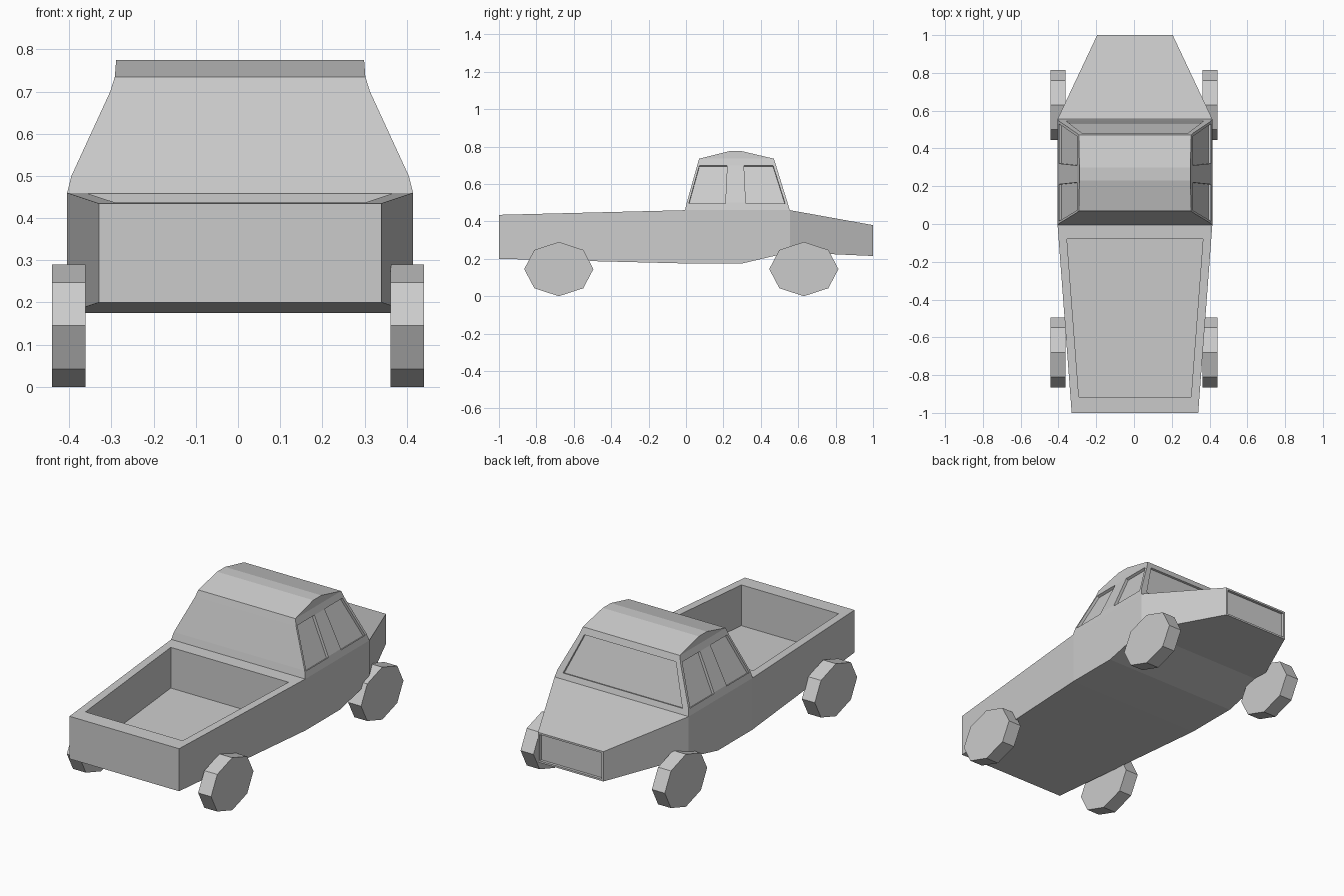
import bpy, bmesh, math
from mathutils import Vector

cube = bpy.data.objects.get("Cube")
if cube:
    bpy.data.objects.remove(cube, do_unlink=True)

grey = bpy.data.materials.new("plain grey")
grey.use_nodes = True
GREY = (0.6, 0.6, 0.6, 1)
grey.diffuse_color = GREY
grey.node_tree.nodes["Principled BSDF"].inputs["Base Color"].default_value = GREY

SHIFT = 0.005  # body sits slightly off the wheel centreline


def loft(name, rings):
    """Skin closed rings of points and cap both ends."""
    bm = bmesh.new()
    loops = [[bm.verts.new(p) for p in ring] for ring in rings]
    n = len(loops[0])
    for a, b in zip(loops, loops[1:]):
        for i in range(n):
            j = (i + 1) % n
            bm.faces.new((a[i], a[j], b[j], b[i]))
    bm.faces.new(loops[0])
    bm.faces.new(loops[-1])
    bmesh.ops.recalc_face_normals(bm, faces=bm.faces)
    mesh = bpy.data.meshes.new(name)
    bm.to_mesh(mesh)
    bm.free()
    mesh.materials.append(grey)
    obj = bpy.data.objects.new(name, mesh)
    bpy.context.collection.objects.link(obj)
    return obj


def recess(target, corners, outward, depth):
    """Sink a panel, given by its corners on the surface, into the target."""
    out = Vector(outward).normalized()
    corners = [Vector(c) for c in corners]
    cutter = loft("panel_cutter", [[c - out * depth for c in corners],
                                   [c + out * 0.06 for c in corners]])
    cutter.hide_render = True
    mod = target.modifiers.new("recess", 'BOOLEAN')
    mod.operation = 'DIFFERENCE'
    mod.solver = 'EXACT'
    mod.object = cutter
    graph = bpy.context.evaluated_depsgraph_get()
    mesh = bpy.data.meshes.new_from_object(target.evaluated_get(graph))
    target.modifiers.clear()
    target.data = mesh
    bpy.data.objects.remove(cutter, do_unlink=True)


# Body: cross-sections from the bed end to the nose (y, half width, bottom, top)
stations = [(-1, 0.335, 0.2, 0.435), (0, 0.41, 0.175, 0.46), (0.3, 0.41, 0.175, 0.46),
            (0.555, 0.41, 0.235, 0.46), (1, 0.2, 0.215, 0.38)]
body = loft("body", [[(SHIFT - w, y, lo), (SHIFT + w, y, lo),
                      (SHIFT + w, y, hi), (SHIFT - w, y, hi)]
                     for y, w, lo, hi in stations])

# Cargo bed
recess(body, [(SHIFT - 0.297, -0.915, 0.437), (SHIFT + 0.297, -0.915, 0.437),
              (SHIFT + 0.36, -0.08, 0.458), (SHIFT - 0.36, -0.08, 0.458)], (0, 0, 1), 0.225)

# Nose panel
recess(body, [(SHIFT - 0.19, 1, 0.225), (SHIFT + 0.19, 1, 0.225),
              (SHIFT + 0.19, 1, 0.37), (SHIFT - 0.19, 1, 0.37)], (0, 1, 0), 0.015)

# Cabin: horizontal sections up to the roof ridge (z, back y, front y, half width)
levels = [(0.46, -0.005, 0.555, 0.41), (0.5, 0.004, 0.543, 0.4), (0.7, 0.06, 0.481, 0.308),
          (0.735, 0.07, 0.47, 0.297), (0.775, 0.23, 0.3, 0.294)]
cabin = loft("cabin", [[(SHIFT - w, a, z), (SHIFT + w, a, z),
                        (SHIFT + w, b, z), (SHIFT - w, b, z)]
                       for z, a, b, w in levels])

# Side windows, a pair on each side (bottom y range, top y range)
LOW, HIGH = 0.495, 0.7
for side in (-1, 1):
    for (b0, b1), (t0, t1) in (((0.015, 0.21), (0.072, 0.22)), ((0.32, 0.53), (0.31, 0.465))):
        lower, upper = SHIFT + side * 0.402, SHIFT + side * 0.308
        recess(cabin, [(lower, b0, LOW), (lower, b1, LOW), (upper, t1, HIGH), (upper, t0, HIGH)],
               (side * 0.2, 0, 0.092), 0.015)

# Windscreen
recess(cabin, [(SHIFT - 0.365, 0.545, 0.49), (SHIFT + 0.365, 0.545, 0.49),
               (SHIFT + 0.28, 0.483, 0.7), (SHIFT - 0.28, 0.483, 0.7)], (0, 0.21, 0.062), 0.012)

# Wheels: squashed octagons
for end, y in (("bed", -0.68), ("nose", 0.63)):
    for side, s in (("left", 1), ("right", -1)):
        ring = [(y + 0.185 * math.cos(k * math.pi / 4), 0.145 + 0.145 * math.sin(k * math.pi / 4))
                for k in range(8)]
        loft(f"{end}_wheel_{side}", [[(s * x, p, z) for p, z in ring] for x in (0.362, 0.441)])
